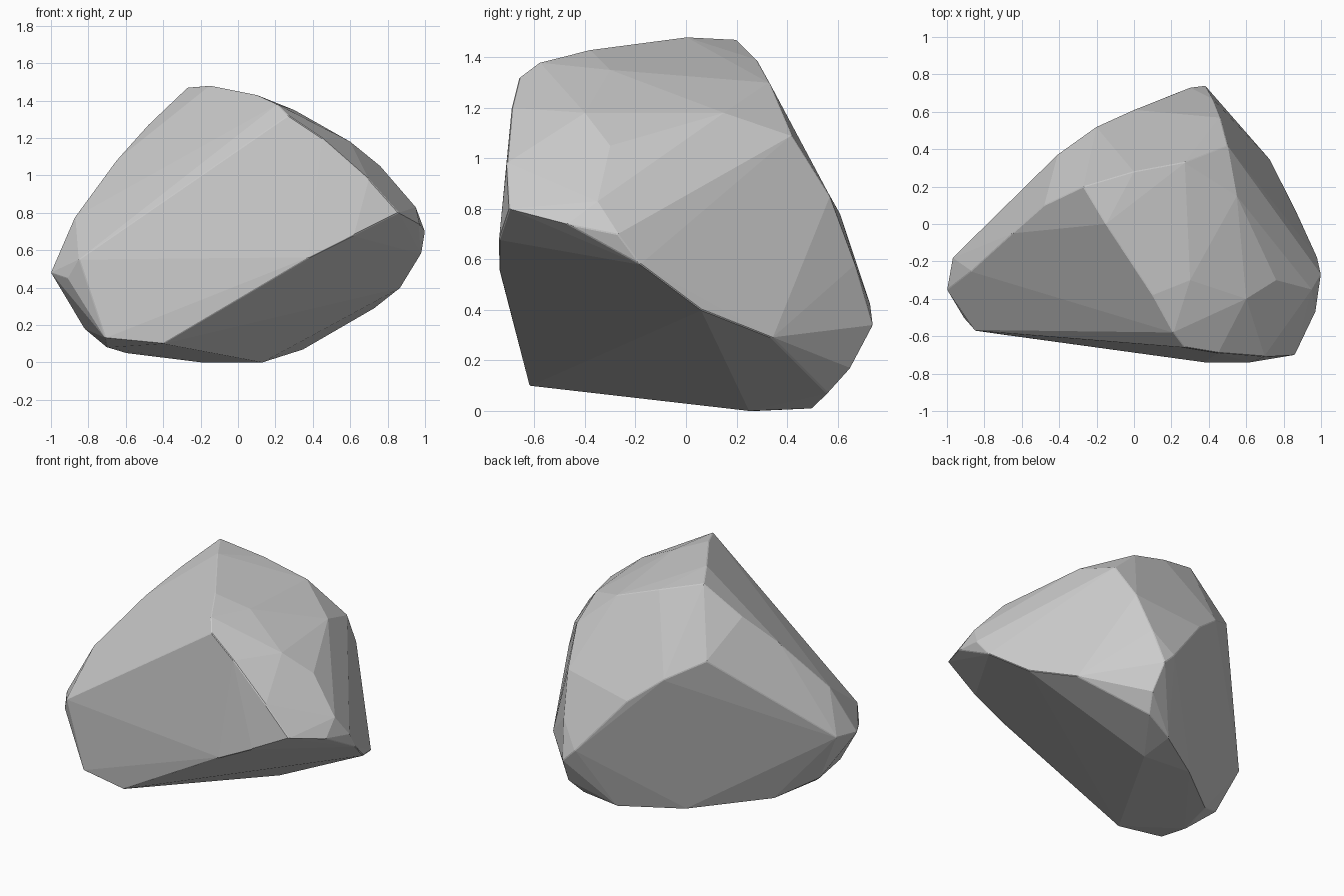
import bpy, bmesh
from math import radians

if "Cube" in bpy.data.objects:
    bpy.data.objects.remove(bpy.data.objects["Cube"])

# Corner points of the boulder, grouped by the ridge they lie on
ridges = {
    "crest": [(-.27, .2, 1.47), (-.15, 0, 1.48), (.1, -.38, 1.43), (.21, -.58, 1.38), (.27, -.66, 1.32)],
    "left_ridge": [(-.48, .1, 1.27), (-.65, -.05, 1.08), (-.87, -.25, .78)],
    "left_tip": [(-1, -.35, .48), (-.97, -.18, .5), (-.91, -.5, .45), (-.85, -.57, .55)],
    "back_ridge": [(-.62, .17, .86), (-.41, .37, 1.06), (-.2, .52, .94), (0, .61, .78),
                   (.3, .73, .42), (.38, .74, .34)],
    "top_right": [(0, .28, 1.39), (.27, .33, 1.3), (.5, .42, 1.09), (.3, -.3, 1.35),
                  (.55, .15, 1.18), (.6, -.4, 1.18), (.76, -.3, 1.05), (.95, -.35, .83)],
    "back_right_ridge": [(.46, .57, .85), (.42, .67, .58)],
    "front_edge": [(.45, -.69, 1.2), (.7, -.71, .98), (.86, -.7, .8),
                   (.62, -.74, .68), (.38, -.74, .56)],
    "front_foot": [(-.4, -.62, .1), (-.71, -.59, .13), (-.7, -.36, .08),
                   (-.82, -.22, .18), (-.6, -.05, .05)],
    "right_edge": [(.97, -.47, .74), (1, -.27, .7), (.98, -.18, .58), (.87, .06, .4), (.73, .34, .29)],
    "base": [(.4, .65, .17), (.35, .56, .07), (.15, .5, .01), (.13, .25, 0), (-.2, .28, 0)],
}

# Boulder: convex hull over the ridges, with nearly flat faces merged
bm = bmesh.new()
for points in ridges.values():
    for p in points:
        bm.verts.new(p)
hull = bmesh.ops.convex_hull(bm, input=bm.verts[:])
loose = {v for v in hull["geom_interior"] + hull["geom_unused"] if isinstance(v, bmesh.types.BMVert)}
bmesh.ops.delete(bm, geom=list(loose), context='VERTS')
bmesh.ops.dissolve_limit(bm, angle_limit=radians(2), verts=bm.verts[:], edges=bm.edges[:])
bmesh.ops.recalc_face_normals(bm, faces=bm.faces[:])

mesh = bpy.data.meshes.new("boulder")
bm.to_mesh(mesh)
bm.free()
boulder = bpy.data.objects.new("boulder", mesh)
bpy.context.collection.objects.link(boulder)

# Faintly worn edges
worn = boulder.modifiers.new("worn_edges", 'BEVEL')
worn.width = 0.004
worn.segments = 1
worn.limit_method = 'ANGLE'
worn.angle_limit = radians(30)
